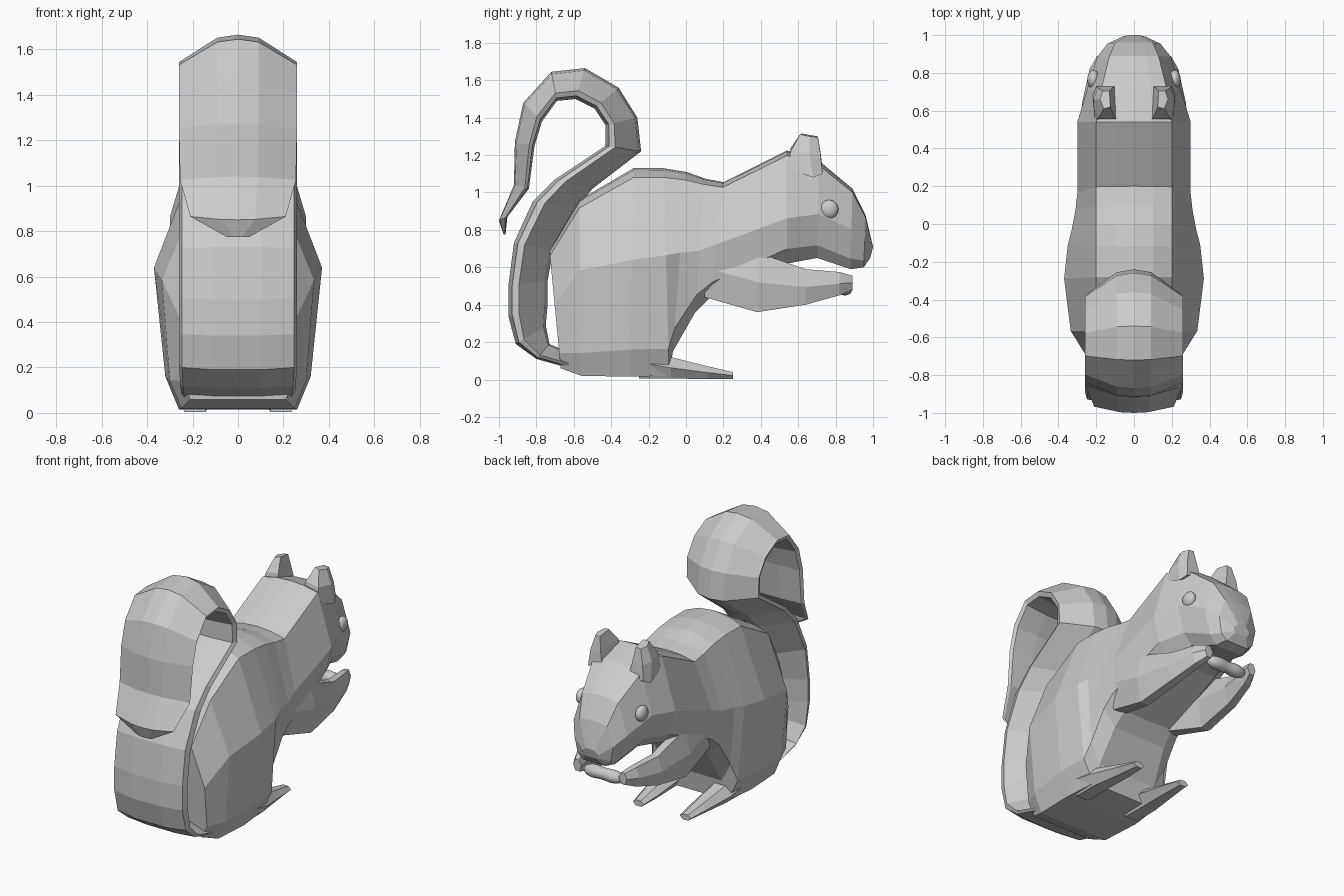
import bpy, bmesh
from mathutils import Vector


def loft(name, rings):
    """Skin a list of equal-sized closed rings and cap both ends."""
    bm = bmesh.new()
    loops = [[bm.verts.new(p) for p in r] for r in rings]
    n = len(loops[0])
    for a, b in zip(loops, loops[1:]):
        for i in range(n):
            j = (i + 1) % n
            bm.faces.new((a[i], a[j], b[j], b[i]))
    bm.faces.new(loops[0])
    bm.faces.new(loops[-1])
    bmesh.ops.recalc_face_normals(bm, faces=bm.faces)
    me = bpy.data.meshes.new(name)
    bm.to_mesh(me)
    bm.free()
    ob = bpy.data.objects.new(name, me)
    bpy.context.collection.objects.link(ob)
    return ob


def mirrored_ring(half, low, high):
    """half: (x, fraction) from top centre to bottom centre; low/high: (y, z)."""
    lo, hi = Vector((0, *low)), Vector((0, *high))
    pts = half + [(-x, f) for x, f in half[-2:0:-1]]
    return [lo.lerp(hi, f) + Vector((x, 0, 0)) for x, f in pts]


def limb(name, sections, side):
    """sections: y, z bottom, z top, centre x, half width -> six-sided limb."""
    rings = []
    for y, z0, z1, x, w in sections:
        h = z1 - z0
        prof = [(-.4, 1), (.5, 1), (1, .5), (.5, 0), (-.5, 0), (-1, .55)]
        rings.append([(side * (x + w * u), y, z0 + h * v) for u, v in prof])
    return loft(name, rings)


# Body and head: bottom (y, z), top (y, z), top / middle / low / bottom half widths, middle height
body = [
    ((-.67, .06), (-.73, .69), .17, .25, .25, .21, .55),
    ((-.56, .02), (-.57, .96), .20, .335, .30, .25, .60),
    ((-.30, .015), (-.28, 1.13), .20, .37, .32, .26, .56),
    ((-.09, .02), (-.12, 1.13), .20, .35, .31, .24, .58),
    ((-.07, .15), (0, 1.11), .20, .33, .28, .21, .55),
    ((.05, .36), (.10, 1.075), .20, .31, .28, .19, .46),
    ((.13, .44), (.20, 1.055), .20, .30, .28, .18, .46),
    ((.54, .62), (.54, 1.225), .20, .30, .26, .17, .40),
    ((.70, .65), (.71, 1.17), .175, .25, .20, .14, .45),
    ((.88, .59), (.89, 1.02), .13, .195, .15, .10, .50),
    ((.95, .60), (.96, .88), .10, .14, .12, .08, .50),
    ((.985, .65), (1.0, .71), .03, .06, .05, .04, .50),
]
loft("body", [mirrored_ring(
    [(0, 1), (t * .5, .99), (t, .955), (m, f), (l, .13), (b, 0), (0, 0)], lo, hi)
    for lo, hi, t, m, l, b, f in body])

# Tail: crowned outer side (y, z), flat inner side (y, z), half width
tail = [
    ((-.64, .15), (-.62, .06), .25), ((-.73, .19), (-.80, .11), .255),
    ((-.75, .29), (-.91, .19), .26), ((-.74, .40), (-.95, .34), .26),
    ((-.74, .53), (-.95, .50), .26), ((-.71, .69), (-.92, .73), .26),
    ((-.58, .92), (-.82, .95), .26), ((-.50, 1.02), (-.70, 1.07), .26),
    ((-.24, 1.22), (-.43, 1.25), .26), ((-.26, 1.40), (-.43, 1.36), .26),
    ((-.36, 1.56), (-.49, 1.45), .26), ((-.54, 1.665), (-.59, 1.50), .26),
    ((-.72, 1.645), (-.69, 1.49), .26), ((-.87, 1.48), (-.77, 1.38), .26),
    ((-.915, 1.27), (-.81, 1.25), .26), ((-.92, 1.04), (-.84, 1.02), .255),
    ((-1.0, .85), (-.955, .87), .21), ((-.975, .775), (-.965, .775), .05),
]
loft("tail", [mirrored_ring(
    [(0, 1), (w * .35, .92), (w, .27), (w * .95, .1), (w * .4, 0), (0, 0)], inner, outer)
    for outer, inner, w in tail])

arm = [(.10, .44, .76, .20, .08), (.38, .36, .68, .235, .06),
       (.64, .40, .59, .22, .055), (.82, .45, .575, .19, .045),
       (.89, .48, .555, .165, .03)]
foot = [(-.25, .005, .18, .19, .09), (-.08, .005, .12, .19, .085),
        (.12, .003, .07, .175, .06), (.25, .003, .04, .17, .04)]

for side, tag in ((1, "right"), (-1, "left")):
    limb(tag + "_arm", arm, side)
    limb(tag + "_foot", foot, side)
    # Ear: tapering block leaning inward
    loft(tag + "_ear", [[(side * x, y, z) for x, y, z in r] for r in (
        [(.09, .55, 1.17), (.21, .54, 1.13), (.22, .68, 1.08), (.20, .73, 1.10), (.10, .73, 1.13)],
        [(.10, .56, 1.24), (.19, .56, 1.22), (.215, .66, 1.21), (.19, .72, 1.20), (.115, .72, 1.21)],
        [(.125, .62, 1.315), (.16, .61, 1.31), (.18, .66, 1.30), (.165, .705, 1.295), (.13, .705, 1.30)])])
    # Eye
    bpy.ops.mesh.primitive_uv_sphere_add(segments=20, ring_count=12, radius=.05,
                                         location=(side * .215, .765, .91))
    eye = bpy.context.object
    eye.name = tag + "_eye"
    eye.scale = (.65, 1, 1)
    bpy.ops.object.shade_smooth()

# Nut: a waisted pod held between the hands
bm = bmesh.new()
bmesh.ops.create_icosphere(bm, subdivisions=3, radius=1)
for v in bm.verts:
    r = .045 * (.75 + .6 * abs(v.co.x))
    v.co = Vector((v.co.x * .14, .85 + v.co.y * r, .49 + v.co.z * r))
me = bpy.data.meshes.new("nut")
bm.to_mesh(me)
bm.free()
nut = bpy.data.objects.new("nut", me)
bpy.context.collection.objects.link(nut)
for p in me.polygons:
    p.use_smooth = True
